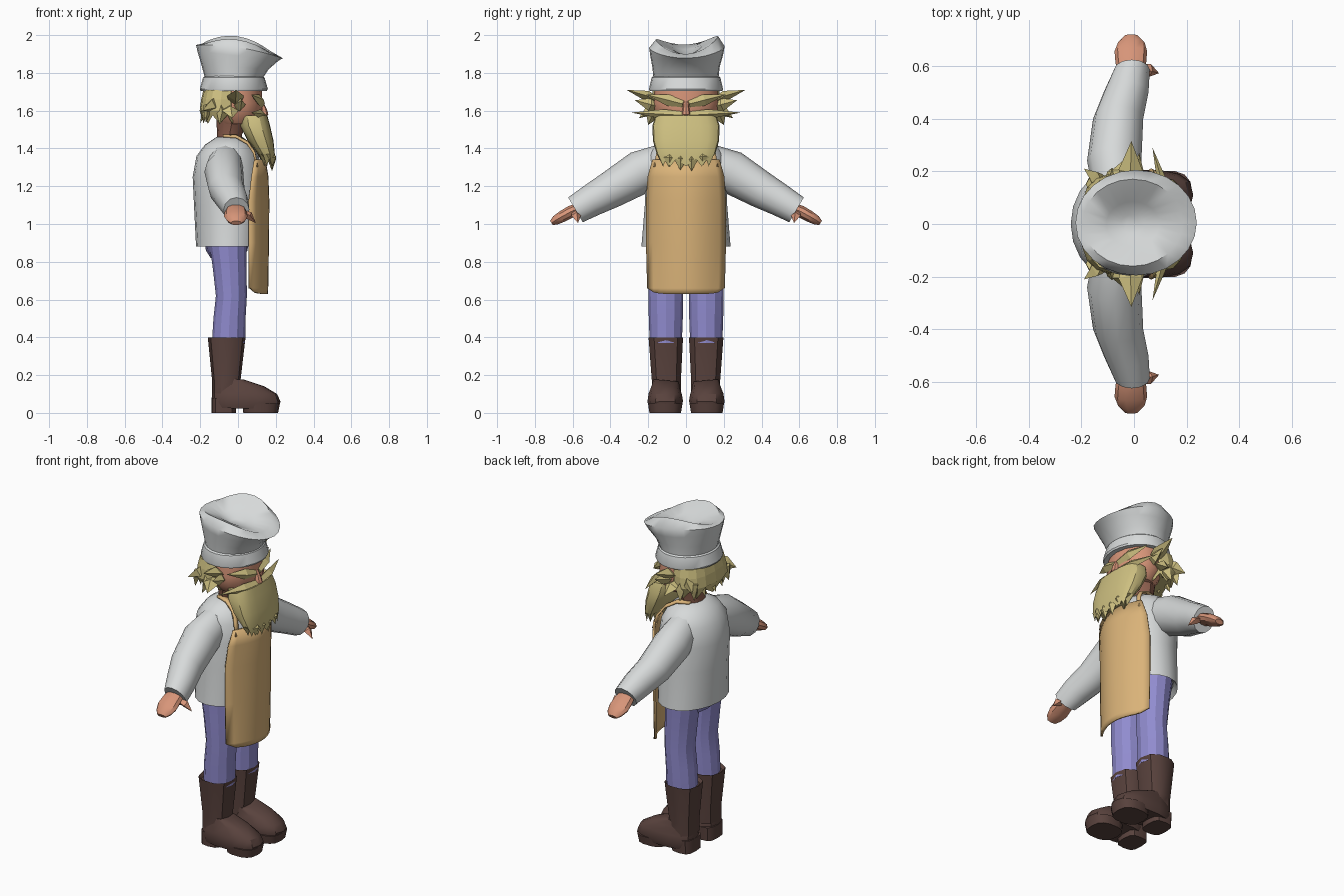
import bpy, bmesh, math
from mathutils import Vector

cube = bpy.data.objects.get("Cube")
if cube:
    bpy.data.objects.remove(cube)


def material(name, rgb):
    m = bpy.data.materials.new(name)
    m.use_nodes = True
    col = (*rgb, 1)
    m.diffuse_color = col
    m.node_tree.nodes["Principled BSDF"].inputs["Base Color"].default_value = col
    return m


WHITE = material("white cloth", (0.68, 0.70, 0.70))
TAN = material("tan apron", (0.70, 0.45, 0.19))
SKIN = material("skin", (0.68, 0.30, 0.19))
SHADE = material("dark skin", (0.28, 0.12, 0.08))
BLOND = material("blond hair", (0.62, 0.53, 0.22))
BLUE = material("violet trousers", (0.28, 0.26, 0.62))
BROWN = material("brown leather", (0.10, 0.055, 0.047))


def finish(name, bm, mat, angle=35):
    bmesh.ops.recalc_face_normals(bm, faces=bm.faces)
    me = bpy.data.meshes.new(name)
    bm.to_mesh(me)
    bm.free()
    me.materials.append(mat)
    ob = bpy.data.objects.new(name, me)
    bpy.context.collection.objects.link(ob)
    bpy.ops.object.select_all(action="DESELECT")
    ob.select_set(True)
    bpy.context.view_layer.objects.active = ob
    if angle:
        bpy.ops.object.shade_smooth_by_angle(angle=math.radians(angle))
    return ob


def loft(name, sections, mat, n=16, power=1.0, wave=None, angle=35, upright=False):
    """Skin oval sections (x, y, z, radius along x, radius across), path in the yz plane."""
    bm = bmesh.new()
    rings = []
    for i, (x, y, z, rx, rv) in enumerate(sections):
        a, b = sections[max(i - 1, 0)], sections[min(i + 1, len(sections) - 1)]
        t = Vector((0, 0, 1)) if upright else Vector((0, b[1] - a[1], b[2] - a[2])).normalized()
        side = Vector((0, t.z, -t.y))
        ring = []
        for k in range(n):
            ang = math.tau * k / n
            c, s = math.cos(ang), math.sin(ang)
            c, s = (math.copysign(abs(v) ** power, v) for v in (c, s))
            p = Vector((x + rx * c, y, z)) + side * rv * s
            if wave:
                p.z += wave(i, k, ang)
            ring.append(bm.verts.new(p))
        rings.append(ring)
    for r, q in zip(rings, rings[1:]):
        for k in range(n):
            bm.faces.new((r[k], r[(k + 1) % n], q[(k + 1) % n], q[k]))
    bm.faces.new(rings[0])
    bm.faces.new(rings[-1])
    return finish(name, bm, mat, angle)


def sheet(name, rows, mat, thick):
    bm = bmesh.new()
    grid = [[bm.verts.new(p) for p in row] for row in rows]
    for r, q in zip(grid, grid[1:]):
        for k in range(len(r) - 1):
            bm.faces.new((r[k], r[k + 1], q[k + 1], q[k]))
    ob = finish(name, bm, mat)
    mod = ob.modifiers.new("thickness", "SOLIDIFY")
    mod.thickness = thick
    mod.offset = 0
    return ob


def tuft(name, base, tip, width, thick, out=(1, 0, 0), mat=BLOND):
    """Pointed lock of hair with a diamond section, widest before the middle."""
    base, tip = Vector(base), Vector(tip)
    d = (tip - base).normalized()
    flat = d.cross(Vector(out)).normalized()
    up = flat.cross(d).normalized()
    bm = bmesh.new()
    rings = []
    for f, s in ((0, 0.7), (0.4, 1)):
        c = base.lerp(tip, f) + up * thick * f
        rings.append([bm.verts.new(c + o * s) for o in
                      (flat * width, up * thick, -flat * width, -up * thick)])
    end = bm.verts.new(tip)
    for k in range(4):
        j = (k + 1) % 4
        bm.faces.new((rings[0][k], rings[0][j], rings[1][j], rings[1][k]))
        bm.faces.new((rings[1][k], rings[1][j], end))
    bm.faces.new(rings[0])
    return finish(name, bm, mat, 0)


# Jacket body
loft("jacket", [(-.05, 0, .91, .15, .21), (-.05, 0, .88, .172, .236), (-.05, 0, 1.1, .183, .218),
                (-.055, 0, 1.25, .185, .215), (-.055, 0, 1.36, .165, .205),
                (-.05, 0, 1.42, .125, .165), (-.045, 0, 1.46, .07, .09)], WHITE, 20, upright=True)

# Apron wrapped round the front
cols = [k / 6 - 1 for k in range(13)]
rows = []
for z, front, edge, half in ((.63, .152, .065, .2), (.66, .154, .06, .202), (.9, .158, .06, .208),
                             (1.12, .16, .06, .208), (1.25, .155, .075, .2), (1.34, .14, .09, .175)):
    low = .03 if z < .65 else 0
    rows.append([(front - (front - edge) * t * t, half * t, z + low * t ** 8) for t in cols])
sheet("apron", rows, TAN, .012)

# Hat: band, flared crown and sunken top
loft("hat_band", [(-.022, 0, 1.705, .175, .193), (-.022, 0, 1.715, .18, .196),
                  (-.022, 0, 1.775, .163, .182), (-.022, 0, 1.785, .15, .17)], WHITE, 24)


def crown_wave(i, k, a):
    tilt = (0, -.01, -.025, -.035, -.025, -.015, 0)[i]
    fold = (0, 0, 0, .012, .03, .015, 0)[i]
    return tilt * math.cos(a) - fold * math.cos(2 * a) + fold * .3 * math.sin(a)


loft("hat_crown", [(-.022, 0, 1.77, .152, .172), (-.015, 0, 1.83, .178, .178),
                   (0, .003, 1.89, .215, .192), (.008, .005, 1.925, .23, .2),
                   (-.005, .005, 1.955, .19, .165), (-.005, 0, 1.925, .1, .085),
                   (-.005, 0, 1.90, .045, .035)], WHITE, 24, wave=crown_wave, angle=50, upright=True)

# Head, neck and nose
loft("neck", [(-.045, 0, 1.42, .065, .08), (-.045, 0, 1.47, .065, .08), (-.03, 0, 1.55, .085, .11)], SHADE, 12)
loft("head", [(0, 0, 1.53, .1, .12), (0, 0, 1.58, .13, .165), (-.005, 0, 1.64, .135, .175),
              (-.01, 0, 1.72, .135, .165)], SKIN, 16)
loft("nose", [(.125, 0, 1.565, .02, .015), (.133, 0, 1.58, .028, .025),
              (.13, 0, 1.61, .022, .018), (.12, 0, 1.65, .012, .012)], SKIN, 8)

# Beard with a ragged hem
loft("beard", [(.165, 0, 1.32, .028, .125), (.15, 0, 1.37, .045, .155), (.12, 0, 1.44, .068, .175),
               (.09, 0, 1.52, .08, .178), (.08, 0, 1.575, .075, .16)], BLOND, 20, power=.75,
     wave=lambda i, k, a: (.025 if k % 2 else -.015) if i == 0 else 0, angle=30)
for y, z in ((-.09, 1.30), (-.03, 1.285), (.03, 1.28), (.09, 1.31)):
    tuft("beard_tip", (.165, y * .95, 1.38), (.18, y, z), .035, .022)

# Hair round the back of the head
loft("hair_back", [(-.095, 0, 1.55, .085, .165), (-.095, 0, 1.6, .108, .188),
                   (-.09, 0, 1.66, .105, .185), (-.085, 0, 1.71, .098, .175)], BLOND, 16, power=.8,
     wave=lambda i, k, a: (.025 if k % 2 else -.02) if i == 0 else 0, angle=0)
for k in range(5):
    y = (k - 2) * .075
    tuft("nape_lock", (-.17, y, 1.63), (-.2 + abs(y) * .2, y * 1.1, 1.535), .035, .018)

# Parts that come in pairs
for side, s in (("left", 1), ("right", -1)):
    def P(x, y, z):
        return (x, s * y, z)

    def limb(name, secs, mat, **kw):
        return loft(side + "_" + name, [(x, s * y, z, a, b) for x, y, z, a, b in secs], mat, **kw)

    # Facial hair and side locks
    tuft(side + "_brow", P(.125, .015, 1.635), P(.07, .21, 1.685), .03, .025)
    tuft(side + "_moustache", P(.135, .0, 1.575), P(.07, .29, 1.59), .026, .025)
    for base, tip, w in (((-.015, .14, 1.64), (-.01, .315, 1.71), .045),
                         ((-.01, .14, 1.62), (.02, .27, 1.655), .035),
                         ((-.05, .15, 1.61), (-.03, .25, 1.56), .045),
                         ((-.12, .14, 1.65), (-.19, .21, 1.60), .04),
                         ((-.09, .16, 1.62), (-.1, .2, 1.525), .04)):
        tuft(side + "_side_lock", P(*base), P(*tip), w, .028, (0, 0, 1) if w > .042 else (1, 0, 0))

    # Apron strap over the shoulder
    path = [(.1, .155, 1.31), (.085, .14, 1.385), (.05, .115, 1.435), (-.01, .09, 1.468), (-.08, .07, 1.472)]
    sheet(side + "_apron_strap", [[P(x, y - .012, z), P(x, y + .016, z - .008)] for x, y, z in path], TAN, .012)

    # Sleeve, cuff and hand
    limb("sleeve", [(-.065, .12, 1.325, .09, .1), (-.075, .24, 1.275, .103, .115),
                    (-.06, .4, 1.18, .095, .098), (-.03, .5, 1.125, .085, .086),
                    (-.008, .585, 1.075, .068, .076)], WHITE, n=12)
    limb("hand", [(-.01, .56, 1.085, .045, .03), (-.012, .61, 1.065, .058, .034),
                  (-.012, .655, 1.04, .062, .032), (-.01, .69, 1.02, .05, .026),
                  (-.01, .712, 1.005, .028, .014)], SKIN, n=10)
    tuft(side + "_thumb", P(.025, .59, 1.06), P(.095, .572, 1.005), .026, .022, (0, 0, 1), SKIN)

    # Trouser leg with flat pleats
    limb("trouser_leg", [(-.05, .107, .37, .088, .085), (-.045, .107, .5, .085, .09),
                         (-.035, .107, .62, .082, .092), (-.045, .107, .78, .09, .095),
                         (-.055, .107, .91, .1, .1)], BLUE, n=12, angle=20)

    # Boot: shaft, foot, heel and sole
    limb("boot_shaft", [(-.062, .104, .1, .075, .08), (-.062, .104, .17, .075, .08),
                        (-.06, .107, .4, .1, .095), (-.06, .107, .385, .085, .08)],
         BROWN, n=10, power=.8, upright=True)
    limb("boot_foot", [(.042, .108, .03, .175, .088), (.042, .11, .06, .183, .096),
                       (.035, .11, .1, .172, .09), (.005, .108, .14, .135, .075),
                       (-.045, .105, .172, .085, .07)], BROWN, n=14, power=.75)
    limb("boot_heel", [(-.075, .105, 0, .065, .075), (-.075, .105, .08, .065, .078)], BROWN, n=12, power=.6)
    limb("boot_sole", [(.12, .11, 0, .092, .085), (.122, .11, .05, .1, .093)], BROWN, n=14, power=.75)

# Trouser seat under the jacket
loft("trouser_seat", [(-.06, 0, .82, .085, .15), (-.06, 0, .86, .11, .19), (-.06, 0, .92, .12, .2)], BLUE, 14)
